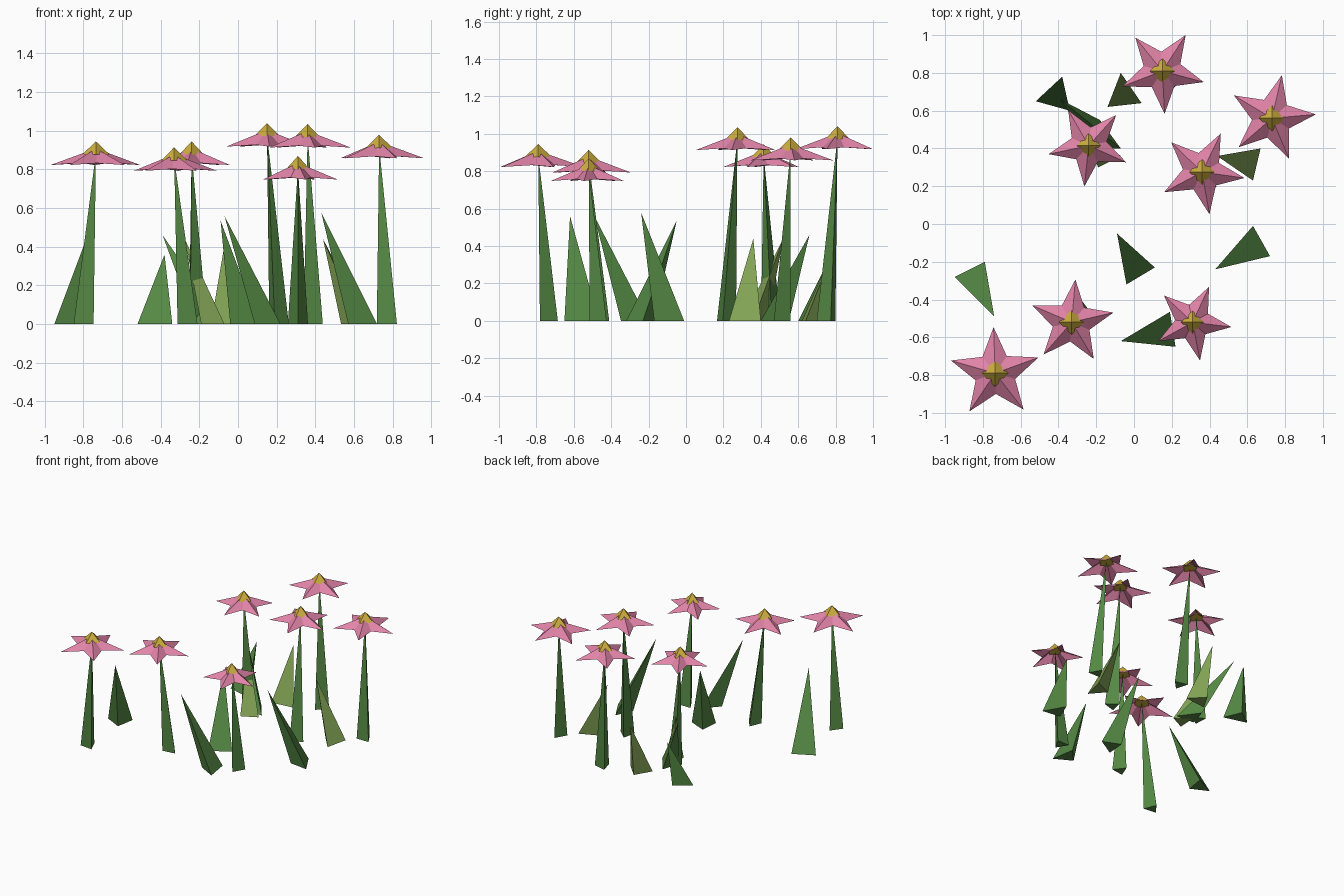
import bpy, bmesh
from math import cos, sin, radians, tau
from mathutils import Vector

if "Cube" in bpy.data.objects:
    bpy.data.objects.remove(bpy.data.objects["Cube"])


def material(name, rgb):
    m = bpy.data.materials.new(name)
    m.diffuse_color = (*rgb, 1)
    m.use_nodes = True
    m.node_tree.nodes["Principled BSDF"].inputs["Base Color"].default_value = m.diffuse_color
    return m


GREEN = material("leaf green", (0.09, 0.25, 0.058))
OLIVE = material("light olive green", (0.22, 0.36, 0.09))
PINK = material("petal pink", (0.76, 0.23, 0.39))
YELLOW = material("centre yellow", (0.62, 0.43, 0.05))


def build(name, verts, faces, mat):
    bm = bmesh.new()
    vs = [bm.verts.new(v) for v in verts]
    for f in faces:
        bm.faces.new([vs[i] for i in f])
    bmesh.ops.recalc_face_normals(bm, faces=bm.faces[:])
    me = bpy.data.meshes.new(name)
    bm.to_mesh(me)
    bm.free()
    me.materials.append(mat)
    ob = bpy.data.objects.new(name, me)
    bpy.context.collection.objects.link(ob)
    return ob


def blade(name, a, b, tip, depth, mat):
    """Three-sided spike: base edge a-b, third corner on the tip's side."""
    a, b, t = Vector((*a, 0)), Vector((*b, 0)), Vector(tip)
    mid, d = (a + b) / 2, (b - a).normalized()
    n = Vector((-d.y, d.x, 0))
    if n.dot(t - mid) < 0:
        n = -n
    c = mid + n * depth
    build(name, [a, b, c, t], [(0, 1, 2), (0, 1, 3), (1, 2, 3), (2, 0, 3)], mat)


def stem(name, centre, tip, facing=None):
    """Thin three-sided spike with an equilateral foot."""
    c, t = Vector((*centre, 0)), Vector(tip)
    d = Vector((t.x - c.x, t.y - c.y, 0)).normalized()
    if facing is not None:
        d = Vector((cos(radians(facing)), sin(radians(facing)), 0))
    n = Vector((-d.y, d.x, 0))
    back = c - d * 0.03
    blade(name, (back + n * 0.052).xy, (back - n * 0.052).xy, tip, 0.09, GREEN)


def star(name, x, y, top, r, turn):
    """Five folded petals: ridges to the tips, valleys at the notches."""
    z = top - 0.122
    verts = [(x, y, z + 0.086)]
    for i in range(10):
        a = radians(turn) + tau * i / 10
        rad, h = (r, z) if i % 2 == 0 else (r * 0.45, z + 0.01)
        verts.append((x + rad * cos(a), y + rad * sin(a), h))
    build(name, verts, [(0, 1 + i, 1 + (i + 1) % 10) for i in range(10)], PINK)


def centre_cone(name, x, y, top, s):
    """Four-sided yellow pyramid on the star."""
    r, z = 0.066 * s, top - 0.068
    verts = [(x + r * cos(tau * i / 4), y + r * sin(tau * i / 4), z) for i in range(4)]
    verts.append((x, y, top))
    build(name, verts, [(0, 1, 2, 3)] + [(i, (i + 1) % 4, 4) for i in range(4)], YELLOW)


# Flowers: x, y, top, petal radius, turn, stem foot centre, stem facing
flowers = [
    (0.15, 0.81, 1.04, 0.227, -15, (0.205, 0.757), None),
    (0.73, 0.56, 0.98, 0.234, 5, (0.77, 0.50), 90),
    (0.36, 0.275, 1.035, 0.227, -8, (0.38, 0.21), None),
    (-0.24, 0.415, 0.945, 0.217, -24, (-0.22, 0.455), None),
    (-0.33, -0.52, 0.915, 0.227, 13, (-0.265, -0.47), None),
    (0.31, -0.52, 0.87, 0.207, -7, (0.31, -0.455), None),
    (-0.735, -0.79, 0.945, 0.244, 20, (-0.795, -0.745), None),
]
for i, (x, y, top, r, turn, foot, facing) in enumerate(flowers, 1):
    stem(f"stem_{i}", foot, (x, y, top - 0.06), facing)
    star(f"petals_{i}", x, y, top, r, turn)
    centre_cone(f"flower_centre_{i}", x, y, top, r / 0.225)

# Leaves: outer base edge, tip, colour
leaves = [
    ((-0.95, -0.28), (-0.79, -0.20), (-0.74, -0.49, 0.56), GREEN),
    ((-0.52, 0.65), (-0.34, 0.60), (-0.38, 0.78, 0.36), GREEN),
    ((-0.18, 0.55), (-0.07, 0.40), (-0.39, 0.66, 0.46), GREEN),
    ((-0.19, 0.30), (-0.07, 0.36), (-0.275, 0.52, 0.44), OLIVE),
    ((0.04, 0.64), (-0.14, 0.62), (-0.07, 0.80, 0.41), OLIVE),
    ((0.11, -0.23), (-0.04, -0.32), (-0.09, -0.05, 0.535), GREEN),
    ((0.22, -0.65), (0.19, -0.465), (-0.07, -0.62, 0.56), GREEN),
    ((0.63, -0.01), (0.72, -0.17), (0.43, -0.24, 0.58), GREEN),
    ((0.67, 0.40), (0.63, 0.23), (0.44, 0.36, 0.44), OLIVE),
]
for i, (a, b, tip, mat) in enumerate(leaves, 1):
    blade(f"leaf_{i}", a, b, tip, 0.12, mat)
